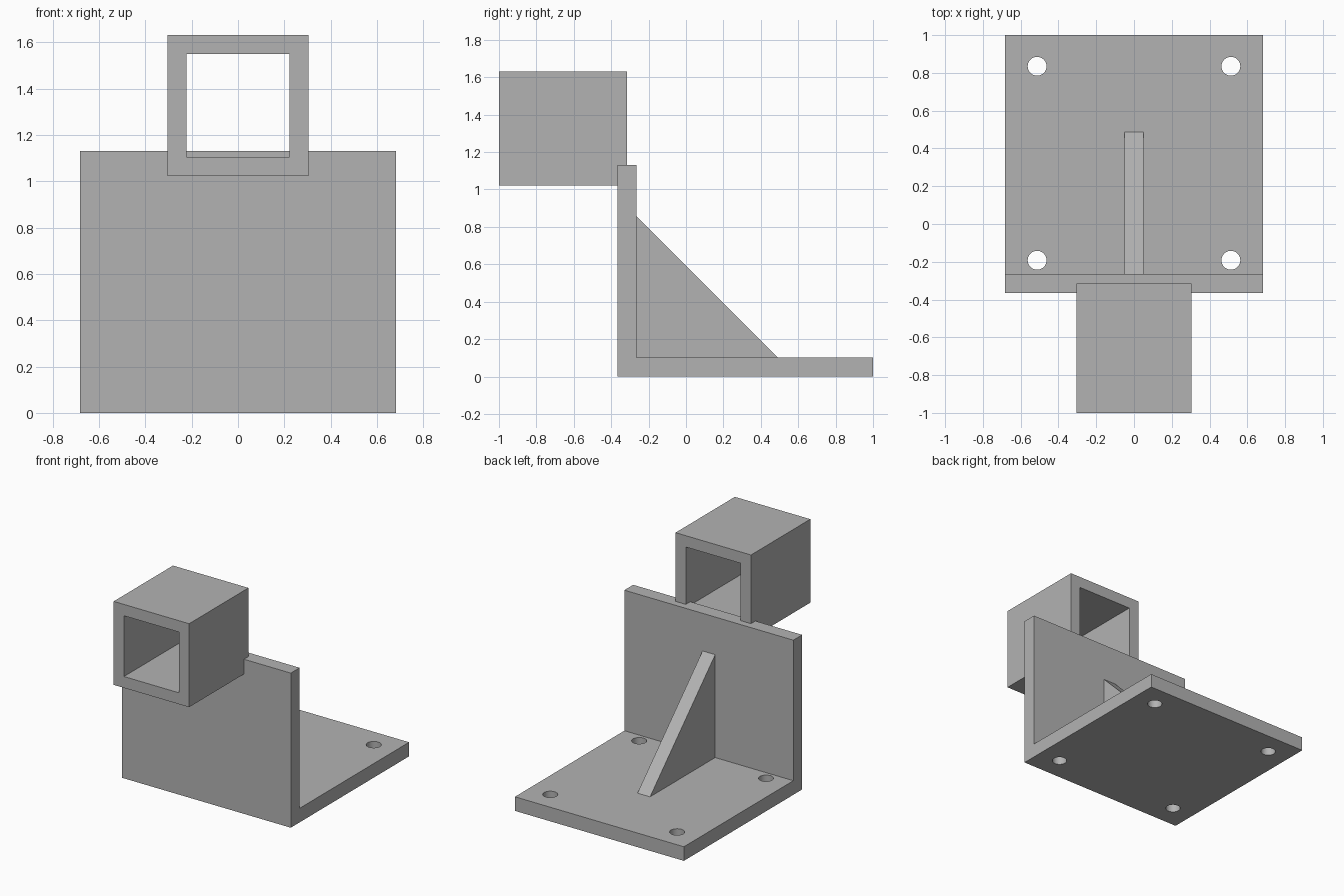
import bpy, bmesh, math
from mathutils import Vector

if "Cube" in bpy.data.objects:
    bpy.data.objects.remove(bpy.data.objects["Cube"], do_unlink=True)

grey = bpy.data.materials.new("plain grey")
grey.use_nodes = True
GREY = (0.45, 0.45, 0.45, 1)
grey.diffuse_color = GREY
grey.node_tree.nodes["Principled BSDF"].inputs["Base Color"].default_value = GREY

# Place profile coordinates (u, v) and depth w along a world axis
AXES = {
    "x": lambda u, v, w: Vector((w, u, v)),
    "y": lambda u, v, w: Vector((u, w, v)),
    "z": lambda u, v, w: Vector((u, v, w)),
}


def rect(u0, u1, v0, v1):
    return [(u0, v0), (u1, v0), (u1, v1), (u0, v1)]


def circle(u, v, r, n=32):
    steps = [math.tau * i / n for i in range(n)]
    return [(u + r * math.cos(a), v + r * math.sin(a)) for a in steps]


def extrude_profile(name, axis, start, end, outline, holes=()):
    """Extrude a closed outline, with optional holes, along an axis."""
    place = AXES[axis]
    bm = bmesh.new()
    edges = []
    for loop in [outline, *holes]:
        verts = [bm.verts.new(place(u, v, start)) for u, v in loop]
        edges += [bm.edges.new((a, b)) for a, b in zip(verts, verts[1:] + verts[:1])]
    bmesh.ops.triangle_fill(bm, use_beauty=True, edges=edges)
    out = bmesh.ops.extrude_face_region(bm, geom=bm.faces[:], use_keep_orig=True)
    moved = [g for g in out["geom"] if isinstance(g, bmesh.types.BMVert)]
    bmesh.ops.translate(bm, verts=moved, vec=place(0, 0, end - start))
    bmesh.ops.recalc_face_normals(bm, faces=bm.faces[:])
    mesh = bpy.data.meshes.new(name)
    bm.to_mesh(mesh)
    bm.free()
    mesh.materials.append(grey)
    obj = bpy.data.objects.new(name, mesh)
    bpy.context.collection.objects.link(obj)
    bpy.ops.object.select_all(action="DESELECT")
    obj.select_set(True)
    bpy.context.view_layer.objects.active = obj
    bpy.ops.object.shade_smooth_by_angle(angle=math.radians(30))
    return obj


HALF = 0.683        # half width of the bracket
FRONT = -0.366      # front face of the upright
BACK = -0.264       # back face of the upright
THICK = 0.103       # base thickness

# Base with four bolt holes
bolts = [circle(x, y, 0.05) for x in (-0.513, 0.513) for y in (-0.192, 0.835)]
extrude_profile("base_plate", "z", 0, THICK, rect(-HALF, HALF, FRONT, 1), bolts)

# Upright wall
extrude_profile("upright_plate", "y", FRONT, BACK, rect(-HALF, HALF, THICK, 1.13))

# Triangular stiffener behind the wall
extrude_profile("gusset", "x", -0.051, 0.051,
                [(BACK, THICK), (0.488, THICK), (BACK, 0.855)])

# Square tube let into the top of the wall
extrude_profile("square_tube", "y", -1, -0.315,
                rect(-0.305, 0.305, 1.022, 1.632),
                [rect(-0.222, 0.222, 1.105, 1.549)])
